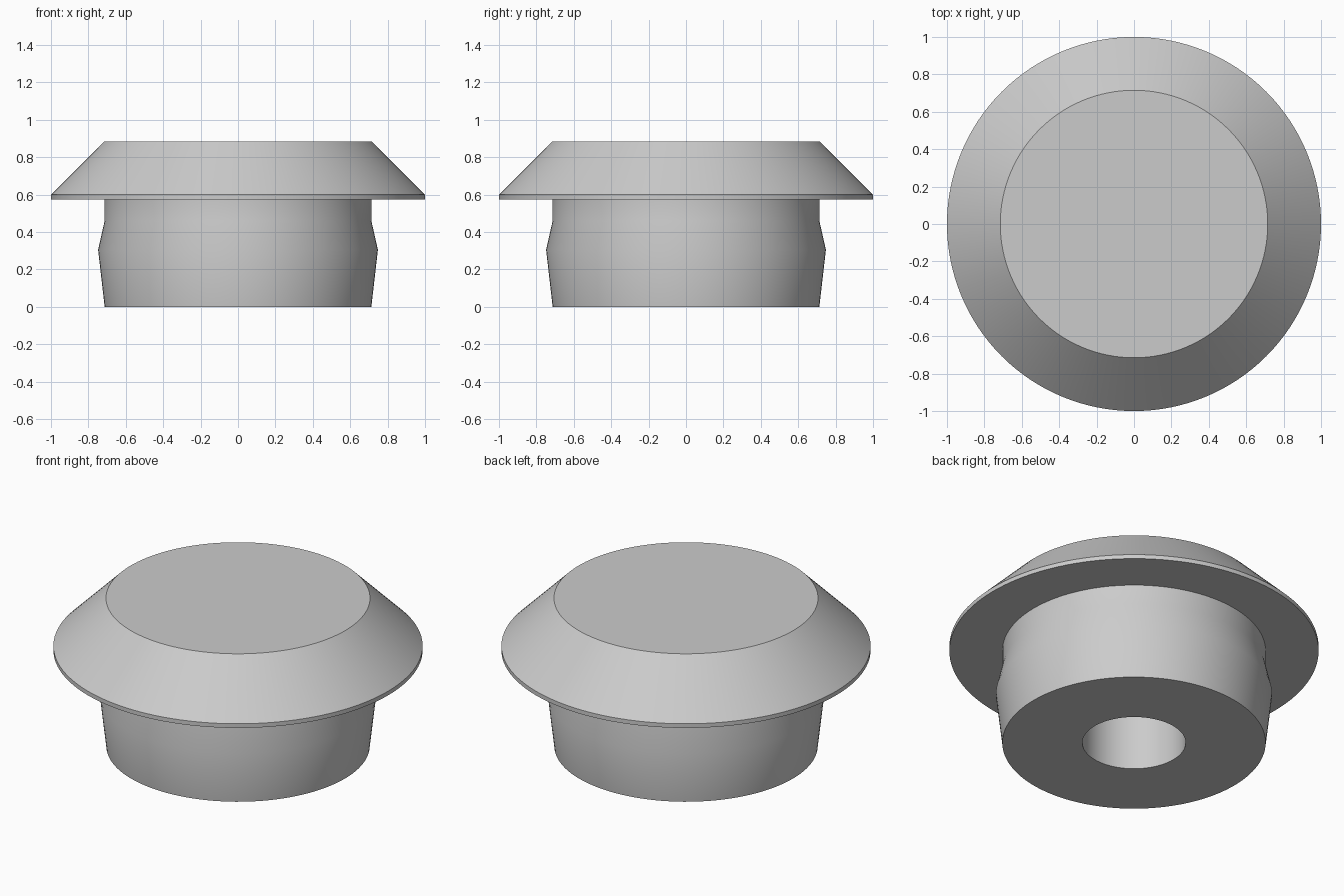
import bpy
import bmesh
import math

cube = bpy.data.objects.get("Cube")
if cube:
    bpy.data.objects.remove(cube, do_unlink=True)

# Single light grey material
grey = bpy.data.materials.new("light grey")
grey.use_nodes = True
colour = (0.6, 0.6, 0.6, 1)
grey.diffuse_color = colour
grey.node_tree.nodes["Principled BSDF"].inputs["Base Color"].default_value = colour


def lathe(name, profile, steps=128):
    """Revolve a (radius, height) profile around z."""
    bm = bmesh.new()
    verts = [bm.verts.new((r, 0, z)) for r, z in profile]
    edges = [bm.edges.new(pair) for pair in zip(verts, verts[1:])]
    bmesh.ops.spin(bm, geom=verts + edges, cent=(0, 0, 0), axis=(0, 0, 1),
                   angle=math.tau, steps=steps)
    bmesh.ops.remove_doubles(bm, verts=bm.verts, dist=0.0001)
    bmesh.ops.recalc_face_normals(bm, faces=bm.faces)
    mesh = bpy.data.meshes.new(name)
    bm.to_mesh(mesh)
    bm.free()
    mesh.materials.append(grey)
    obj = bpy.data.objects.new(name, mesh)
    bpy.context.collection.objects.link(obj)
    bpy.ops.object.select_all(action="DESELECT")
    obj.select_set(True)
    bpy.context.view_layer.objects.active = obj
    bpy.ops.object.shade_smooth_by_angle(angle=math.radians(30))
    return obj


# Bevelled cap, bulged plug and blind bore in one closed outline
lathe("plug_with_cap", [
    (0, 0.58), (0.28, 0.58), (0.28, 0),          # bore
    (0.713, 0), (0.748, 0.305), (0.713, 0.46),   # bulged plug
    (0.713, 0.575), (1, 0.575), (1, 0.6),        # neck and rim
    (0.715, 0.885), (0, 0.885),                  # bevel and flat top
])
